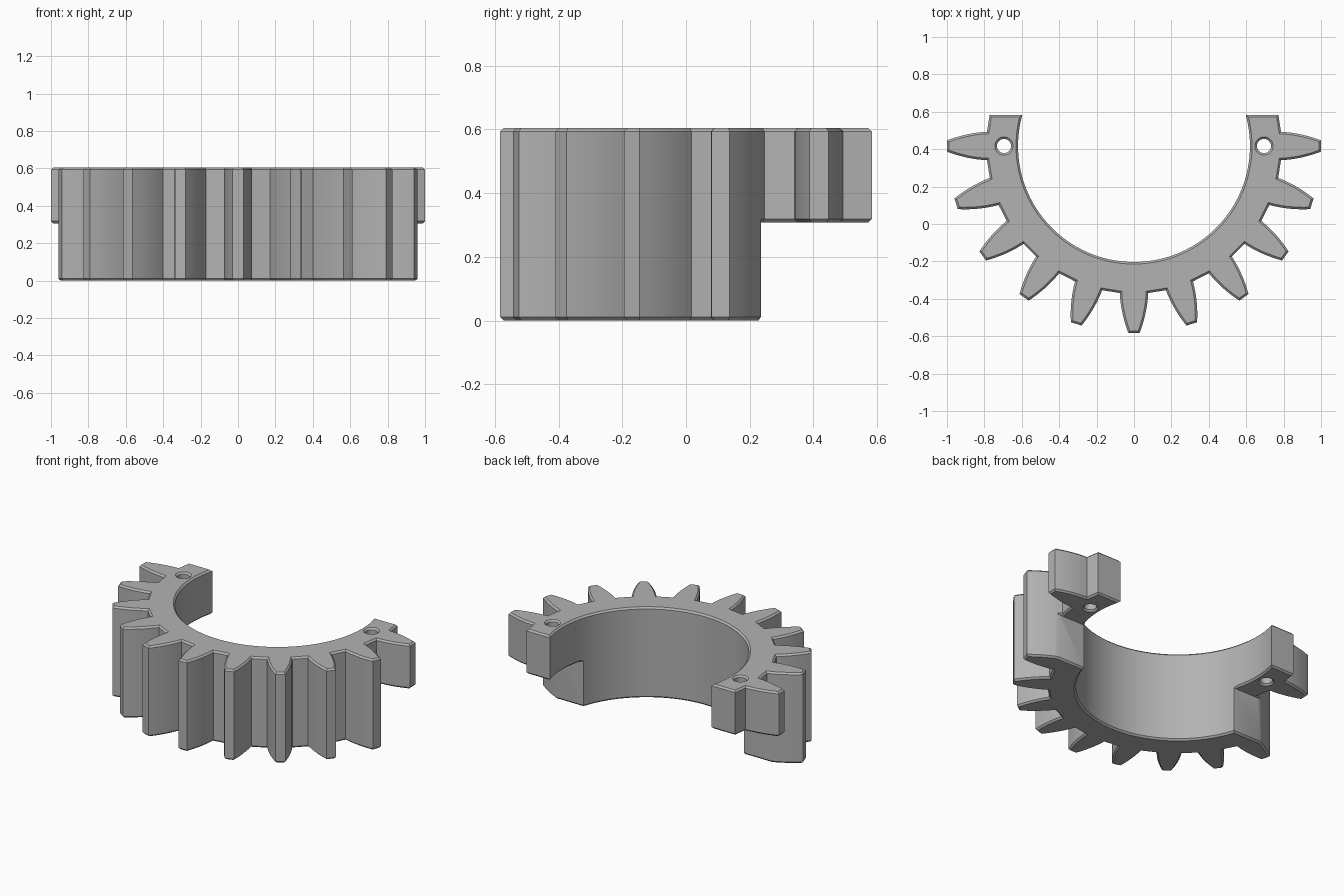
import bpy, bmesh
from math import radians, sqrt
from mathutils import Matrix, Vector

if "Cube" in bpy.data.objects:
    bpy.data.objects.remove(bpy.data.objects["Cube"], do_unlink=True)

BORE, ROOT, TIP = 0.62, 0.786, 1.0
CENTRE_Y, END_Y, STEP_Y = 0.417, 0.583, 0.235
HEIGHT, STEP_Z, CHAMFER = 0.605, 0.307, 0.011
TEETH, PITCH = 11, 18

steel = bpy.data.materials.new("grey steel")
steel.use_nodes = True
steel.diffuse_color = (0.45, 0.45, 0.45, 1)
steel.node_tree.nodes["Principled BSDF"].inputs["Base Color"].default_value = (0.45, 0.45, 0.45, 1)


def add_object(name, bm):
    mesh = bpy.data.meshes.new(name)
    bm.to_mesh(mesh)
    bm.free()
    obj = bpy.data.objects.new(name, mesh)
    bpy.context.collection.objects.link(obj)
    return obj


def tooth_points(angle, steps=8):
    """Convex tooth flank up one side, down the other."""
    side = []
    for i in range(steps + 1):
        t = i / steps
        side.append((ROOT + (TIP - ROOT) * t, 0.076 - 0.010 * t - 0.036 * t * t))
    points = [Vector((r, -h)) for r, h in side] + [Vector((r, h)) for r, h in reversed(side)]
    turn = Matrix.Rotation(radians(angle), 2)
    return [turn @ p for p in points]


# Outline: toothed outer edge, then the bore arc back to the start
end = END_Y - CENTRE_Y
outline = [Vector((-0.772, end))]
for i in range(TEETH):
    outline += tooth_points(180 + PITCH * i)
outline.append(Vector((0.772, end)))
bore_end = Vector((sqrt(BORE ** 2 - end ** 2), end))
start = bore_end.angle_signed(Vector((1, 0)))
sweep = radians(180) + 2 * abs(start)
SEGMENTS = 96
for i in range(SEGMENTS + 1):
    outline.append(Matrix.Rotation(abs(start) - sweep * i / SEGMENTS, 2) @ Vector((BORE, 0)))

bm = bmesh.new()
face = bm.faces.new([bm.verts.new((p.x, p.y + CENTRE_Y, 0)) for p in outline])
extruded = bmesh.ops.extrude_face_region(bm, geom=[face])
top = [v for v in extruded["geom"] if isinstance(v, bmesh.types.BMVert)]
bmesh.ops.translate(bm, verts=top, vec=(0, 0, HEIGHT))
bmesh.ops.recalc_face_normals(bm, faces=bm.faces)
gear = add_object("half_gear", bm)

# Cutters: step under the arms, and a pin hole in each arm
cutters = []
bm = bmesh.new()
size = Matrix.Diagonal((3, 1, 1, 1))
bmesh.ops.create_cube(bm, size=1, matrix=Matrix.Translation((0, STEP_Y + 0.5, STEP_Z - 0.5)) @ size)
cutters.append(add_object("step_cutter", bm))
for side in (-1, 1):
    bm = bmesh.new()
    bmesh.ops.create_cone(bm, cap_ends=True, segments=32, radius1=0.038, radius2=0.038, depth=2,
                          matrix=Matrix.Translation((side * 0.695, CENTRE_Y, 0.3)))
    cutters.append(add_object("pin_hole_cutter", bm))
for cutter in cutters:
    cutter.hide_render = True
    mod = gear.modifiers.new("cut", "BOOLEAN")
    mod.operation = "DIFFERENCE"
    mod.solver = "EXACT"
    mod.object = cutter

# Bake the cuts
bpy.context.view_layer.update()
cut_gear = gear.evaluated_get(bpy.context.evaluated_depsgraph_get())
bm = bmesh.new()
bm.from_mesh(cut_gear.to_mesh())
cut_gear.to_mesh_clear()
gear.modifiers.clear()
for cutter in cutters:
    bpy.data.objects.remove(cutter, do_unlink=True)

# Chamfer every convex edge around a horizontal face
bmesh.ops.remove_doubles(bm, verts=bm.verts, dist=0.0002)
bmesh.ops.dissolve_limit(bm, angle_limit=radians(0.5), verts=bm.verts, edges=bm.edges)
bm.normal_update()
rims = []
for e in bm.edges:
    if len(e.link_faces) == 2 and e.is_convex:
        flat = [abs(f.normal.z) > 0.9 for f in e.link_faces]
        if flat[0] != flat[1]:
            rims.append(e)
bmesh.ops.bevel(bm, geom=rims, offset=CHAMFER, offset_type="OFFSET", segments=1,
                profile=0.5, affect="EDGES", clamp_overlap=False)
bm.to_mesh(gear.data)
bm.free()

# Smooth bore and flanks, crisp edges elsewhere
gear.data.materials.clear()
gear.data.materials.append(steel)
for poly in gear.data.polygons:
    poly.material_index = 0
    poly.use_smooth = True
gear.data.set_sharp_from_angle(angle=radians(25))
